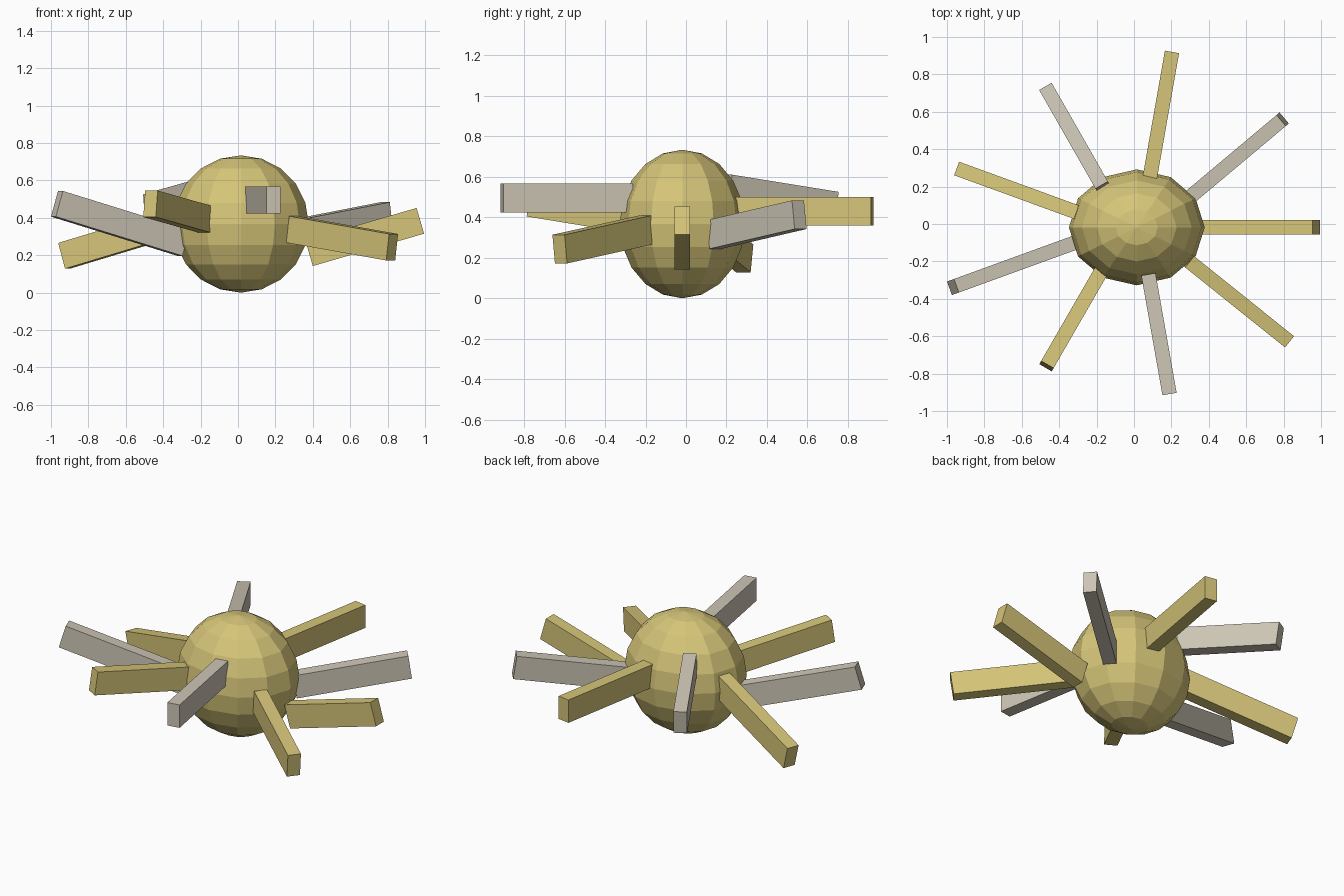
import bpy
from mathutils import Matrix, Vector

cube = bpy.data.objects.get("Cube")
if cube:
    bpy.data.objects.remove(cube, do_unlink=True)


def make_material(name, color):
    mat = bpy.data.materials.new(name)
    mat.use_nodes = True
    mat.diffuse_color = (*color, 1)
    mat.node_tree.nodes["Principled BSDF"].inputs["Base Color"].default_value = (*color, 1)
    return mat


gold = make_material("pale_gold", (0.67, 0.56, 0.19))
grey = make_material("warm_grey", (0.62, 0.57, 0.47))

# Faceted body, slightly narrower front to back
bpy.ops.mesh.primitive_uv_sphere_add(segments=12, ring_count=10, radius=1,
                                     location=(0.015, -0.018, 0.367))
body = bpy.context.object
body.name = "body"
body.scale = (0.363, 0.31, 0.367)
body.data.materials.append(gold)

WIDTH, HEIGHT = 0.077, 0.143


def add_spoke(name, inner, outer, mat):
    """Box bar running from the inner to the outer point, with upright sides."""
    inner, outer = Vector(inner), Vector(outer)
    along = (outer - inner).normalized()
    side = Vector((0, 0, 1)).cross(along).normalized()
    up = along.cross(side)
    turn = Matrix((along, side, up)).transposed().to_4x4()
    size = Matrix.Diagonal(((outer - inner).length, WIDTH, HEIGHT, 1))
    bpy.ops.mesh.primitive_cube_add(size=1)
    spoke = bpy.context.object
    spoke.name = name
    spoke.matrix_world = Matrix.Translation((inner + outer) / 2) @ turn @ size
    spoke.data.materials.append(mat)


# Nine radiating bars, alternating colours, each with its own tilt
spokes = [
    ((0.38, -0.018, 0.211), (0.975, -0.018, 0.384)),
    ((0.293, 0.139, 0.315), (0.795, 0.56, 0.413)),
    ((0.085, 0.25, 0.43), (0.203, 0.92, 0.43)),
    ((-0.168, 0.2, 0.54), (-0.469, 0.727, 0.455)),
    ((-0.29, 0.057, 0.39), (-0.93, 0.29, 0.197)),
    ((-0.291, -0.091, 0.265), (-0.968, -0.337, 0.475)),
    ((-0.178, -0.257, 0.393), (-0.468, -0.76, 0.475)),
    ((0.077, -0.269, 0.495), (0.19, -0.909, 0.495)),
    ((0.29, -0.196, 0.338), (0.824, -0.624, 0.243)),
]
for i, (inner, outer) in enumerate(spokes):
    add_spoke(f"spoke_{i + 1}", inner, outer, grey if i % 2 else gold)
